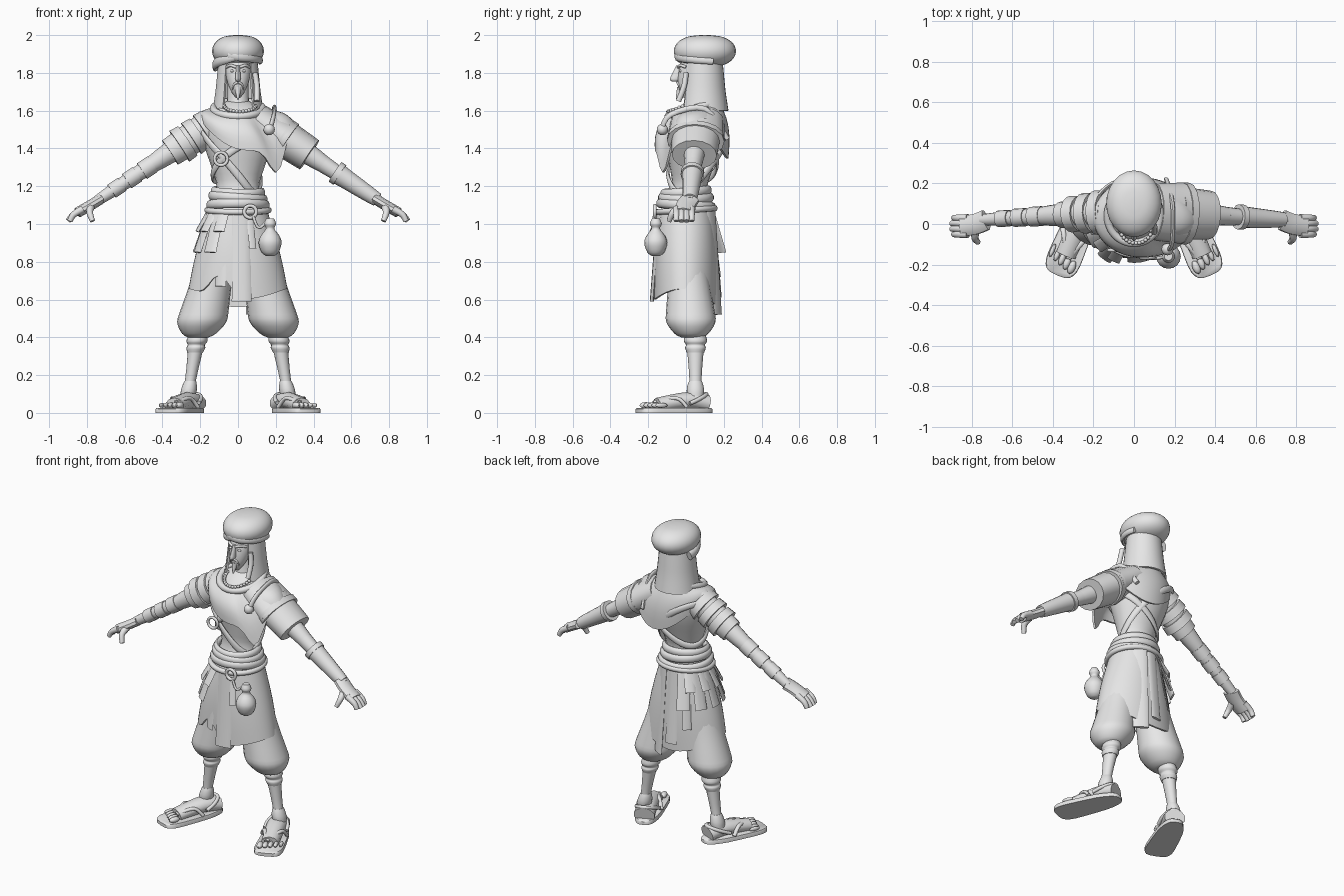
import bpy, bmesh
from math import sin, cos, exp, pi, copysign
from mathutils import Vector, Matrix

cube = bpy.data.objects.get("Cube")
if cube:
    bpy.data.objects.remove(cube)

colour = (0.8, 0.8, 0.8, 1)
grey = bpy.data.materials.new("light_grey")
grey.use_nodes = True
grey.diffuse_color = colour
grey.node_tree.nodes["Principled BSDF"].inputs["Base Color"].default_value = colour
made = []


def finish(name, bm):
    bmesh.ops.recalc_face_normals(bm, faces=bm.faces)
    mesh = bpy.data.meshes.new(name)
    bm.to_mesh(mesh)
    bm.free()
    mesh.materials.append(grey)
    part = bpy.data.objects.new(name, mesh)
    bpy.context.collection.objects.link(part)
    made.append(part)
    return part


def mirror(part):
    bm = bmesh.new()
    bm.from_mesh(part.data)
    bm.transform(Matrix.Scale(-1, 4, (1, 0, 0)))
    finish("right_" + part.name, bm)
    part.name = "left_" + part.name


def turn(count, start=0.0, end=2 * pi):
    """Evenly spaced angles; zero faces the front and a quarter turn is the left."""
    return [start + (end - start) * i / count for i in range(count)]


def skin(name, rings, wrap=True, loop=False, cloth=False):
    """Join rings of points; cloth gets thickness, other open shapes get caps."""
    bm = bmesh.new()
    rows = [[bm.verts.new(point) for point in ring] for ring in rings]
    size = len(rows[0])
    for low, high in zip(rows, rows[1:] + rows[:1] if loop else rows[1:]):
        for i in range(size if wrap else size - 1):
            j = (i + 1) % size
            bm.faces.new((low[i], low[j], high[j], high[i]))
    if cloth:
        bmesh.ops.recalc_face_normals(bm, faces=bm.faces)
        bmesh.ops.solidify(bm, geom=bm.faces[:], thickness=0.012)
    elif not loop:
        bm.faces.new(rows[0])
        bm.faces.new(rows[-1])
    return finish(name, bm)


def spline(points, steps, closed=False):
    points = [Vector(p) for p in points]
    count, out = len(points), []
    for i in range(count if closed else count - 1):
        a, b, c, d = [points[(i + k) % count if closed else min(max(i + k, 0), count - 1)]
                      for k in (-1, 0, 1, 2)]
        for t in [step / steps for step in range(steps)]:
            out.append((b * 2 + (c - a) * t + (a * 2 - b * 5 + c * 4 - d) * t * t
                        + (b * 3 - a - c * 3 + d) * t ** 3) / 2)
    return out if closed else out + [points[-1]]


def loft(name, axis, profile, depth=1.0, sides=20):
    """Level rings from (height, radius) pairs, centred on axis(height)."""
    rings = []
    for z, radius in spline(profile, 3):
        x, y = axis(z)
        rings.append([(x + radius * sin(a), y - radius * depth * cos(a), z) for a in turn(sides)])
    return skin(name, rings)


def tube(name, points, radius, flat=1.0, taper=1.0, ref=(0, 1, 0), sides=10, closed=False):
    """Swept ellipse; flat scales it along ref, or outward from the body if ref is None."""
    path, rings = spline(points, 4, closed), []
    last = len(path) - 1
    for i, here in enumerate(path):
        before = path[i - 1] if closed or i else here
        after = path[(i + 1) % len(path)] if closed else path[min(i + 1, last)]
        along = (after - before).normalized()
        out = Vector(ref) if ref else Vector((here.x, here.y - 0.03, 0))
        out = (out - along * out.dot(along)).normalized()
        size = radius * (1 + (taper - 1) * i / last)
        rings.append([here + (along.cross(out) * cos(a) + out * flat * sin(a)) * size for a in turn(sides)])
    return skin(name, rings, loop=closed)


def ball(name, centre, radii):
    bm = bmesh.new()
    bmesh.ops.create_uvsphere(bm, u_segments=12, v_segments=8, radius=1)
    bm.transform(Matrix.Translation(centre) @ Matrix.Diagonal((*radii, 1)))
    return finish(name, bm)


def hoop(name, centre, radius, thick):
    points = [Vector(centre) + Vector((sin(a), 0, cos(a))) * radius for a in turn(8)]
    return tube(name, points, thick, closed=True)


def drape(name, top, hem, bulge, lift):
    """Cloth hung around the body between two edges given as functions of the angle."""
    rings = []
    for t in [row / 6 for row in range(7)]:
        swell = sin(pi * t)
        rings.append([Vector(top(a)).lerp(Vector(hem(a)), t)
                      + Vector((bulge * sin(a), -bulge * cos(a), lift)) * swell for a in turn(48)])
    return skin(name, rings, cloth=True)


# Torso, neck and head
def spine(z):
    return 0, (z - 1) / 10


loft("torso", spine, [(1, .15), (1.1, .14), (1.2, .113), (1.3, .14), (1.42, .18), (1.52, .19), (1.6, .14),
                      (1.65, .06)], depth=.83)
loft("neck", spine, [(1.55, .09), (1.63, .06), (1.75, .055)])
loft("head", lambda z: (0, (z - 1.7) * .3), [(1.67, .012), (1.7, .035), (1.75, .057), (1.82, .07), (1.9, .068)],
     depth=1.05)
loft("nose", lambda z: (0, (z - 1.95) * .3), [(1.84, .009), (1.79, .014), (1.765, .015), (1.755, .008)],
     depth=2, sides=10)
tube("goatee", [(0, -.03, 1.72), (0, -.05, 1.66)], .02, taper=.2)
mirror(tube("brow", [(.01, -.04, 1.83), (.04, -.03, 1.84), (.06, 0, 1.83)], .008))
mirror(ball("eye", (.03, -.03, 1.81), (.013, .008, .007)))
mirror(tube("moustache", [(0, -.045, 1.75), (.02, -.04, 1.74), (.03, -.03, 1.71)], .008, taper=.4))
tube("side_braid", [(.09, 0, 1.8), (.1, -.01, 1.73), (.1, -.04, 1.65)], .015)

# Hood, open around the face
hood = [[(r * sin(a), .09 - r * cos(a), z) for a in turn(25, .7, 2 * pi - .45)]
        for z, r in spline([(1.9, .1), (1.8, .11), (1.7, .12), (1.6, .135)], 3)]
skin("hood", hood, wrap=False, cloth=True)

# Turban with wound folds
loft("turban", lambda z: (0, .1), [(1.915 + .085 * sin(p), .137 * cos(p) ** .75) for p in turn(12, -1.5, 1.75)],
     depth=1.2, sides=24)
for name, start, end, rise in (("turban_fold", -1.8, 1.5, .03), ("turban_band", -.4, 2.2, -.015)):
    tube(name, [(.12 * sin(a), .1 - .145 * cos(a), 1.89 + rise * a) for a in turn(8, start, end)],
         .03, flat=.6, taper=.6, ref=None)


# Shawl with a long front point on the left, its collar and its knot
def collar(a):
    return .13 * sin(a), .04 - .135 * cos(a), 1.61 - .04 * cos(a)


def shawl_hem(a):
    point = .18 * exp(-((a - .7) / .3) ** 2) + .05 * exp(-(a - 2.7) ** 2)
    return .05 + .25 * sin(a), .03 - .195 * cos(a), 1.47 - .08 * cos(2 * a) - point


drape("shawl", collar, shawl_hem, bulge=.025, lift=.015)
tube("shawl_collar", [collar(a) for a in turn(12)], .02, ref=None, closed=True)
ball("shoulder_knot", (.165, -.125, 1.5), (.03, .03, .03))
tube("shoulder_strap", [(.17, -.13, 1.5), (.19, -.08, 1.58), (.19, .1, 1.61), (.16, .22, 1.45)],
     .015, flat=.7, ref=None)
for a in turn(16, -pi / 2, pi / 2):
    ball("necklace_bead", (.01 + .085 * sin(a), -.095 * cos(a), 1.63 - .035 * cos(a)), (.01, .01, .01))

# Arms: every piece lies along the line from shoulder to wrist
shoulder, wrist = Vector((.13, .06, 1.53)), Vector((.75, .02, 1.12))


def along_arm(name, start, end, radius, taper=1.0, flat=1.0, side=1):
    points = [shoulder.lerp(wrist, t) for t in (start, end)]
    return tube(name, [(side * p.x, p.y, p.z) for p in points], radius, flat, taper, sides=16)


mirror(along_arm("upper_arm", 0, .57, .08, taper=.52))
mirror(along_arm("forearm", .52, 1, .046, taper=.6))
mirror(tube("palm", [(.73, .02, 1.13), (.78, 0, 1.1), (.85, -.012, 1.06)], .028, flat=1.9))
for i in range(4):
    y = .03 - .027 * i
    tip = .9 if i in (1, 2) else .89
    mirror(tube("finger", [(.82, y, 1.08), (.87, y, 1.05), (tip, y, 1.015)], .02, taper=.7))
mirror(tube("thumb", [(.78, -.03, 1.09), (.785, -.07, 1.06), (.77, -.09, 1.015)], .022, taper=.6))
along_arm("left_bracer", .63, .98, .057, taper=.65)
along_arm("left_bracer_rim", .62, .66, .062)
for i in range(3):
    start = .52 + .13 * i
    along_arm("right_arm_wrap", start, start + .09, .049 - .004 * i, side=-1)

# Sleeves and shoulder plates
along_arm("left_shoulder_plate", -.05, .2, .09, taper=1.1, flat=1.55)
along_arm("left_plate_trim", .17, .22, .105, flat=1.45)
along_arm("left_sleeve", .12, .4, .102, taper=.9, flat=1.3)
along_arm("right_sleeve", 0, .37, .09, taper=.85, flat=.85, side=-1)
for start in (.02, .12, .22):
    along_arm("right_shoulder_band", start, start + .07, .093, taper=1.05, flat=1.15 - start, side=-1)


# Chest straps that follow the torso, and their ring
def strap(name, lean):
    points = []
    for a in turn(14):
        z = 1.35 - lean * sin(a + .5)
        radius = min(.2, .12 + .3 * (z - 1.2))
        points.append((radius * sin(a), spine(z)[1] - .88 * radius * cos(a), z))
    tube(name, points, .02, flat=.5, ref=None, closed=True)


strap("strap_across", .19)
strap("strap_counter", -.12)
hoop("chest_ring", (-.09, -.13, 1.345), .034, .009)


# Waist sash, belt and buckle
def waist(a):
    return .155 * sin(a), -.145 * cos(a), 1.07


for z, size in ((1.17, .82), (1.14, .9), (1.1, .97)):
    tube("sash_fold", [(size * waist(a)[0], size * waist(a)[1], z + .01 * cos(a + z * 40)) for a in turn(12)],
         .025, flat=.7, ref=None, closed=True)
tube("belt", [Vector(waist(a)) * 1.05 - Vector((0, 0, .05 + .01 * cos(a))) for a in turn(12)],
     .016, ref=None, closed=True)
hoop("buckle", (.065, -.165, 1.065), .032, .01)


# Skirt with hanging aprons, strips and hip flaps
def skirt_hem(a):
    rise = .12 * exp(-((a - 5.9) / .3) ** 2)
    return .262 * sin(a), -.17 * cos(a), .58 + .02 * cos(a) + .075 * sin(a) ** 2 + rise


def strip(name, angle, length, width, reach=.25):
    top = Vector(waist(angle))
    points = [top + Vector((top.x * reach * t, top.y * reach * t, -length * t)) for t in (0, .6, 1)]
    tube(name, points, width, flat=.2, taper=1.1, ref=None)


drape("skirt", waist, skirt_hem, bulge=.01, lift=0)
strip("front_apron", .1, .48, .048)
strip("front_strip", -.5, .4, .03)
strip("belt_tail", .4, .2, .018, reach=.3)
strip("back_apron", pi - .45, .55, .045)
strip("back_strip", pi + .1, .46, .035)
strip("back_tail", pi + .6, .35, .025, reach=.4)
for a in turn(5, pi + .5, 2 * pi - .2):
    strip("long_hip_flap", a, .22, .036, reach=.5)
    strip("short_hip_flap", a + .2, .11, .03, reach=.4)

# Belt pouch and cord
loft("pouch", lambda z: (.17, -.16), [(.83, .02), (.85, .045), (.9, .061), (.94, .048), (.975, .022), (1, .032),
                                      (1.03, .02)], sides=16)
tube("pouch_cord", [(.16, -.16, 1.02), (.11, -.17, .98), (.08, -.17, 1.04)], .008)


# Legs: baggy trousers above, knee wrap, shin and ankle wrap below
def thigh(z):
    return .305 - .235 * z, .05 * (1 - z)


def calf(z):
    return .28 - .165 * z, .05


mirror(loft("trouser_leg", thigh, [(.4, .055), (.42, .09), (.48, .13), (.55, .127), (.7, .11), (1.02, .09)]))
mirror(loft("knee_wrap", calf, [(.41, .05), (.38, .056), (.36, .045), (.345, .05), (.32, .042)], depth=1.1))
mirror(loft("shin", calf, [(.36, .042), (.17, .029), (.08, .038)], depth=1.1))
mirror(loft("ankle_wrap", calf, [(.17, .03), (.15, .037), (.12, .042), (.09, .04)], depth=1.1))


# Feet and sandals, made straight and then turned outward
def place(part):
    part.data.transform(Matrix.Translation((.25, .05, 0)) @ Matrix.Rotation(.4, 4, "Z"))
    mirror(part)


def round_off(value):
    return copysign(abs(value) ** .6, value)


place(skin("sandal", [[(size * (.082 + .022 * cos(a)) * round_off(sin(a)), -.12 - size * .21 * round_off(cos(a)), z)
                       for a in turn(28)] for size, z in ((1, 0), (1, .02), (.97, .026))]))
place(tube("foot", [(0, .06, .05), (0, -.05, .065), (0, -.22, .04)], .05, flat=1.3, taper=.8, ref=(1, 0, 0)))
for i in range(5):
    place(ball("toe", (-.05 + .03 * i, -.265 + .01 * i, .04), (.019 - .002 * i, .035, .017 - .001 * i)))
for side in (-1, 1):
    place(tube("sandal_strap", [(side * .075, -.08, .03), (side * .05, -.13, .078), (-.02, -.23, .055)],
               .013, flat=.8, ref=(0, 0, 1)))
place(tube("heel_strap", [(.068 * sin(a), -.06 - .12 * cos(a), .05 - .05 * cos(a)) for a in turn(9, pi / 2, 1.6 * pi)],
           .011, ref=(0, 0, 1)))

# Smooth shading with crisp edges
for part in made:
    part.select_set(True)
bpy.context.view_layer.objects.active = made[0]
bpy.ops.object.shade_smooth_by_angle(angle=pi / 4)
